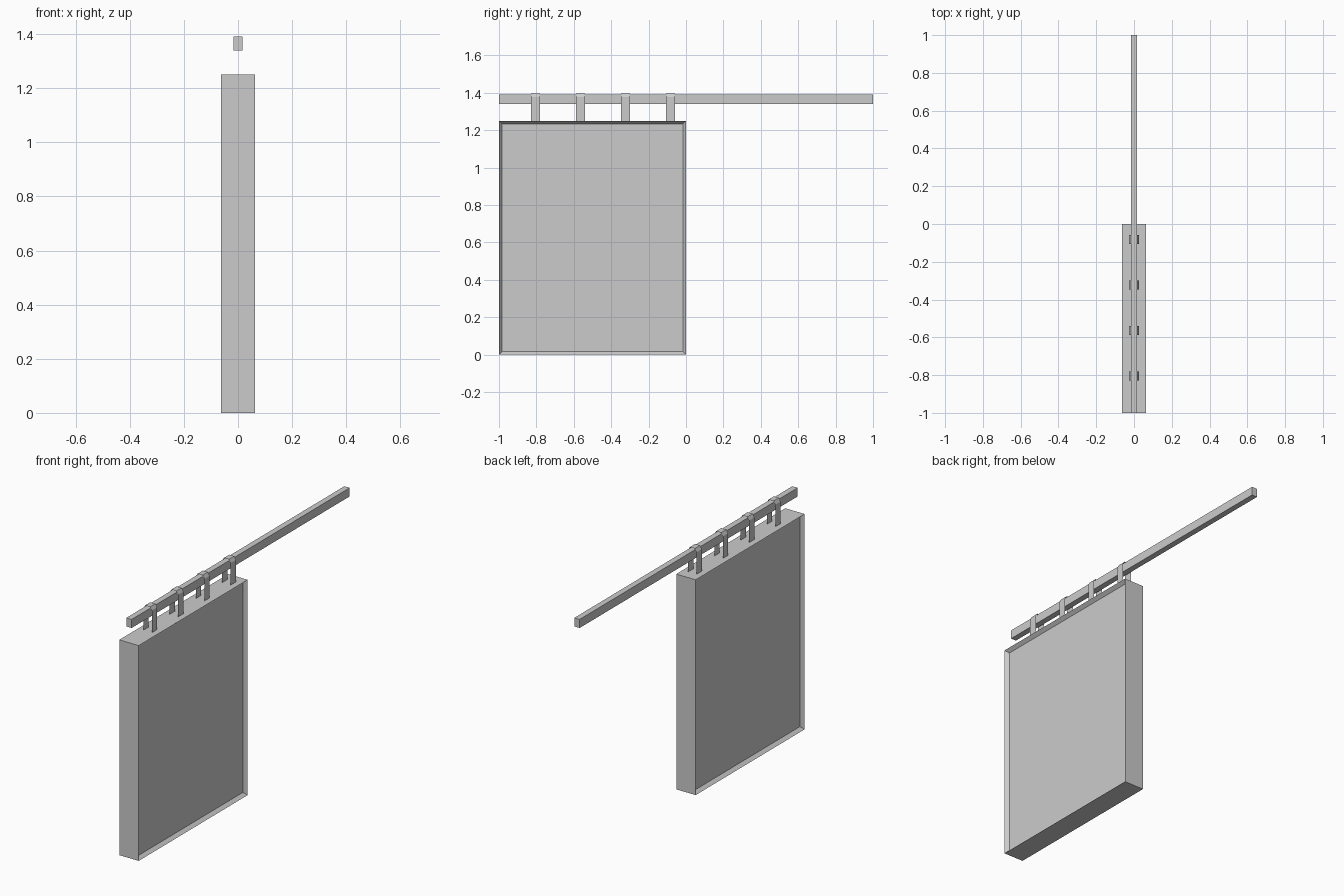
import bpy, bmesh

if "Cube" in bpy.data.objects:
    bpy.data.objects.remove(bpy.data.objects["Cube"])


def make_object(name, bm):
    bmesh.ops.recalc_face_normals(bm, faces=bm.faces[:])
    mesh = bpy.data.meshes.new(name)
    bm.to_mesh(mesh)
    bm.free()
    obj = bpy.data.objects.new(name, mesh)
    bpy.context.collection.objects.link(obj)
    return obj


def box_bmesh(lo, hi):
    bm = bmesh.new()
    bmesh.ops.create_cube(bm, size=1)
    for v in bm.verts:
        v.co = [(a + b) / 2 + c * (b - a) for a, b, c in zip(lo, hi, v.co)]
    return bm


# Sign board with a shallow recessed panel on each broad side
bm = box_bmesh((-0.0625, -1, 0), (0.0625, 0, 1.25))
bm.normal_update()
sides = [f for f in bm.faces if abs(f.normal.x) > 0.9]
bmesh.ops.inset_individual(bm, faces=sides, thickness=0.023)
for f in sides:
    shift = -f.normal * 0.02
    bmesh.ops.translate(bm, vec=shift, verts=f.verts[:])
make_object("sign_board", bm)

# Horizontal hanging pole
make_object("pole", box_bmesh((-0.017, -1, 1.34), (0.017, 1, 1.39)))

# Thin straps looped over the pole
PROFILE = [(-0.027, 1.25), (-0.027, 1.378), (-0.016, 1.397),
           (0.016, 1.397), (0.027, 1.378), (0.027, 1.25)]
for i in range(4):
    y = -0.805 + i * 0.241
    bm = bmesh.new()
    rows = [[bm.verts.new((x, y + s, z)) for x, z in PROFILE] for s in (-0.024, 0.024)]
    for k in range(len(PROFILE) - 1):
        bm.faces.new((rows[0][k], rows[0][k + 1], rows[1][k + 1], rows[1][k]))
    make_object(f"strap_{i + 1}", bm)
